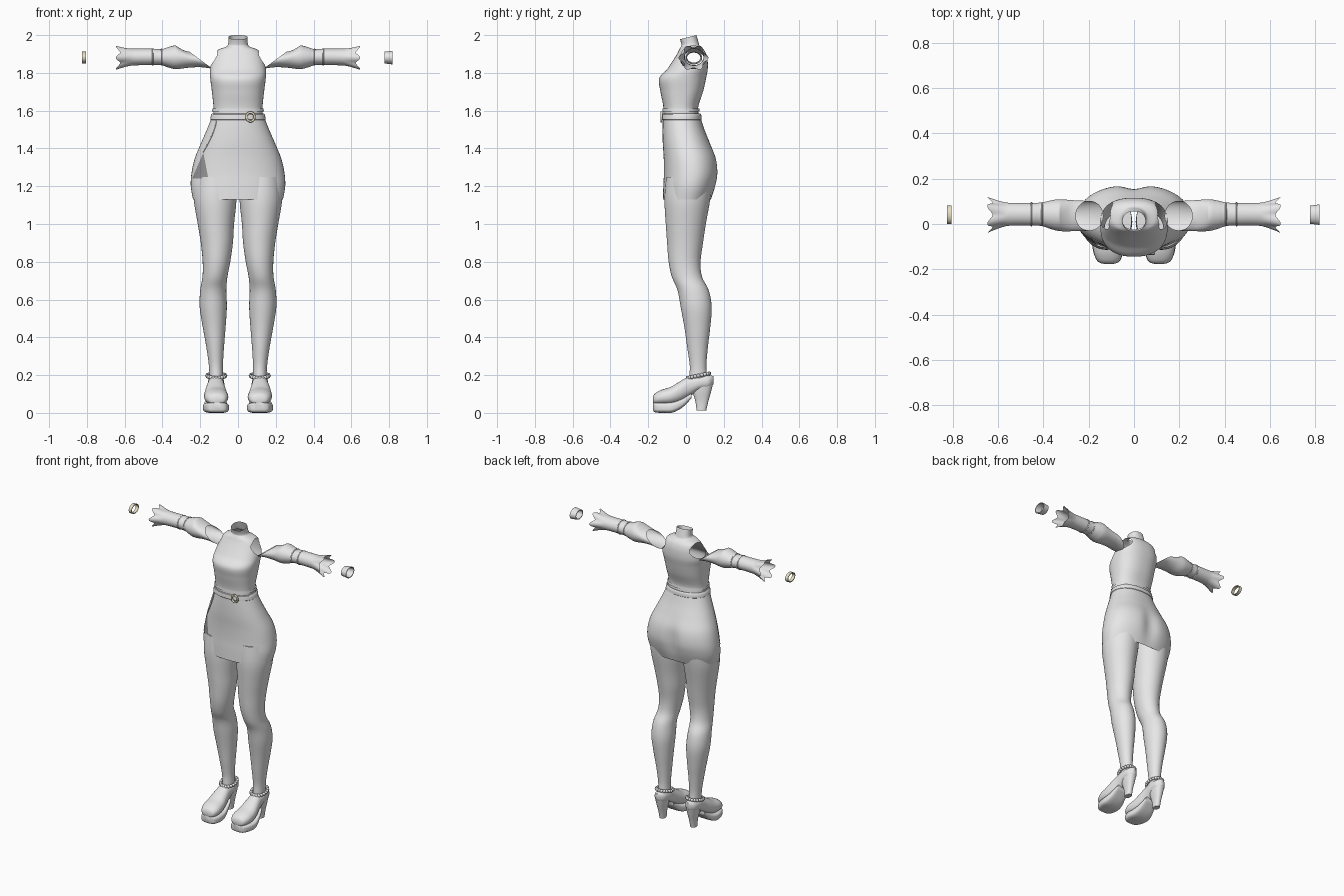
import bpy, bmesh, math
from mathutils import Vector
from mathutils.bvhtree import BVHTree

cube = bpy.data.objects.get("Cube")
if cube:
    bpy.data.objects.remove(cube)


def material(name, rgb):
    m = bpy.data.materials.new(name)
    m.use_nodes = True
    m.diffuse_color = (*rgb, 1)
    m.node_tree.nodes["Principled BSDF"].inputs["Base Color"].default_value = (*rgb, 1)
    return m


GREY = material("light grey", (0.8, 0.8, 0.8))
CREAM = material("pale cream", (0.8, 0.74, 0.55))
DARK = material("slit grey", (0.3, 0.3, 0.3))


def finish(name, bm, mat, angle=40):
    mesh = bpy.data.meshes.new(name)
    bm.to_mesh(mesh)
    bm.free()
    obj = bpy.data.objects.new(name, mesh)
    bpy.context.collection.objects.link(obj)
    mesh.materials.append(mat)
    bpy.ops.object.select_all(action="DESELECT")
    obj.select_set(True)
    bpy.context.view_layer.objects.active = obj
    bpy.ops.object.shade_smooth_by_angle(angle=math.radians(angle))
    return obj


def blend(rings, f):
    """Smooth interpolation through a list of ring tuples, f from 0 to 1."""
    n = len(rings) - 1
    i = min(int(f * n), n - 1)
    u = f * n - i
    p = [rings[max(0, min(n, i + k))] for k in (-1, 0, 1, 2)]
    return [b + u / 2 * (c - a + u * (2*a - 5*b + 4*c - d + u * (3*(b - c) + d - a)))
            for a, b, c, d in zip(*p)]


def tube(rings, axes="xyz", segs=48, steps=4, power=2.0, caps=False, warp=None, side=1):
    """Loft rings (position, centre, half width, low, high) into a tube.
    axes = names of the width, low-to-high and length directions."""
    bm = bmesh.new()
    rows = []
    count = (len(rings) - 1) * steps
    for j in range(count + 1):
        t, c, r, lo, hi = blend(rings, j / count)
        row = []
        for k in range(segs):
            a = math.tau * k / segs
            ca, sa = math.cos(a), math.sin(a)
            e = 2 / power
            w = c + r * math.copysign(abs(ca) ** e, ca)
            h = (lo + hi) / 2 + (hi - lo) / 2 * math.copysign(abs(sa) ** e, sa)
            v = Vector()
            for axis, value in zip(axes, (w, h, t)):
                setattr(v, axis, value)
            if warp:
                v = warp(v, a)
            v.x *= side
            row.append(bm.verts.new(v))
        rows.append(row)
    for lower, upper in zip(rows, rows[1:]):
        for k in range(segs):
            n = (k + 1) % segs
            bm.faces.new((lower[k], lower[n], upper[n], upper[k]))
    if caps:
        bm.faces.new(rows[0])
        bm.faces.new(rows[-1])
    bmesh.ops.recalc_face_normals(bm, faces=bm.faces)
    return bm


# Sleeveless top with a raised collar
def tilt_collar(v, a):
    if v.z > 1.935:
        v.z += (v.y - 0.055) * 0.25 * (v.z - 1.935) / 0.065
    return v


top_rings = [(1.56, 0, .132, -.12, .07), (1.62, 0, .13, -.12, .065), (1.70, 0, .138, -.135, .09),
             (1.77, 0, .147, -.142, .106), (1.82, 0, .148, -.10, .115), (1.87, 0, .136, -.066, .114),
             (1.905, 0, .122, -.045, .105), (1.925, 0, .10, -.035, .092), (1.938, 0, .065, -.028, .075),
             (1.955, 0, .052, -.024, .068), (2.0, 0, .05, -.032, .055)]
bm = tube(top_rings, segs=112, steps=8, power=2.35, warp=tilt_collar)
# open armholes, with their edges drawn onto a clean oval
HY, HZ, RY, RZ = .036, 1.875, .058, .047
oval = lambda p: math.hypot((p.y - HY) / RY, (p.z - HZ) / RZ)
bmesh.ops.delete(bm, geom=[f for f in bm.faces if abs(f.calc_center_median().x) > .06
                           and oval(f.calc_center_median()) < 1], context="FACES")
for v in bm.verts:
    if v.is_boundary and 1.6 < v.co.z < 1.94 and abs(v.co.x) > .05:
        d = oval(v.co)
        v.co.y = HY + (v.co.y - HY) / d
        v.co.z = HZ + (v.co.z - HZ) / d
finish("sleeveless_top", bm, GREY)
finish("top_hem", tube([(1.595, 0, .137, -.125, .072), (1.612, 0, .135, -.124, .07)],
                       segs=64, power=2.35), GREY)


# Pencil skirt, rounded at the back
def seat(v, a):
    if v.y > 0:
        v.y -= .02 * math.exp(-(v.x / .05) ** 2 - ((v.z - 1.27) / .11) ** 2)
    return v


skirt_rings = [(1.13, 0, .238, -.122, .135), (1.2, 0, .25, -.12, .16), (1.27, 0, .246, -.117, .173),
               (1.35, 0, .228, -.118, .163), (1.43, 0, .195, -.123, .128), (1.5, 0, .165, -.124, .098),
               (1.575, 0, .135, -.122, .073)]
bm = tube(skirt_rings, segs=80, steps=6, power=2.2, warp=seat)
surface = BVHTree.FromBMesh(bm)
finish("skirt", bm, GREY)


def on_skirt(x, z, gap):
    hit = surface.ray_cast(Vector((x, -1, z)), Vector((0, 1, 0)))[0]
    return hit + Vector((0, -gap, 0))


# Side slit plate and the wrap fold above it
bm = bmesh.new()
rows = []
for j in range(9):
    f = j / 8
    left, right = -.243 + .058 * f, -.157 - .026 * f
    rows.append([bm.verts.new(on_skirt(left + (right - left) * k / 8, 1.24 + .135 * f, .004))
                 for k in range(9)])
for a, b in zip(rows, rows[1:]):
    for k in range(8):
        bm.faces.new((a[k], a[k + 1], b[k + 1], b[k]))
finish("skirt_slit", bm, DARK)


def cord(name, points, radius, mat, closed=False):
    curve = bpy.data.curves.new(name, "CURVE")
    curve.dimensions = "3D"
    curve.bevel_depth = radius
    curve.bevel_resolution = 2
    line = curve.splines.new("POLY")
    line.points.add(len(points) - 1)
    for p, q in zip(line.points, points):
        p.co = (*q, 1)
    line.use_cyclic_u = closed
    line.use_smooth = True
    obj = bpy.data.objects.new(name, curve)
    bpy.context.collection.objects.link(obj)
    curve.materials.append(mat)


cord("wrap_fold", [on_skirt(-.115 - .07 * f ** 1.5, 1.55 - .17 * f, 0)
                   for f in [i / 12 for i in range(13)]], .003, GREY)

# Belt and round buckle
finish("belt", tube([(1.551, 0, .14, -.125, .076), (1.553, 0, .147, -.131, .083),
                     (1.581, 0, .141, -.129, .08), (1.583, 0, .134, -.123, .074)],
                    segs=64, steps=2, power=2.25), GREY)
cord("buckle", [(.066 + .021 * math.cos(a), -.13, 1.567 + .024 * math.sin(a))
                for a in [math.tau * i / 24 for i in range(24)]], .006, CREAM, True)

leg_rings = [(1.25, .12, .11, -.105, .14), (1.13, .121, .113, -.114, .128), (1.0, .117, .096, -.107, .105),
             (.9, .112, .085, -.1, .09), (.8, .114, .073, -.092, .077), (.72, .122, .066, -.075, .085),
             (.65, .131, .069, -.045, .12), (.56, .131, .072, -.028, .136), (.45, .126, .06, -.008, .128),
             (.35, .121, .047, .006, .116), (.25, .117, .037, .02, .108), (.18, .115, .036, .018, .113),
             (.12, .115, .03, .03, .11)]
sleeve_rings = [(.20, .036, .066, 1.822, 1.912), (.235, .036, .067, 1.83, 1.918), (.28, .037, .069, 1.828, 1.934),
                (.33, .039, .07, 1.82, 1.945), (.37, .041, .062, 1.829, 1.936), (.405, .043, .052, 1.84, 1.926),
                (.45, .043, .05, 1.841, 1.928), (.54, .043, .05, 1.84, 1.928), (.58, .042, .055, 1.835, 1.93),
                (.635, .04, .07, 1.818, 1.942)]
shoe_rings = [(-.176, .112, .02, .056, .08), (-.166, .112, .046, .045, .102), (-.13, .114, .062, .042, .122),
              (-.08, .117, .062, .043, .138), (-.03, .118, .054, .058, .168), (.02, .117, .044, .088, .195),
              (.07, .116, .043, .118, .2), (.12, .116, .036, .128, .2), (.145, .116, .012, .15, .195)]
sole_rings = [(-.175, .112, .025, .015, .055), (-.163, .112, .05, .003, .056), (-.12, .114, .066, 0, .056),
              (-.07, .118, .067, .002, .058), (-.02, .118, .056, .028, .075), (.03, .117, .043, .078, .105)]
heel_rings = [(.15, .116, .036, .035, .142), (.11, .116, .031, .035, .132), (.06, .116, .022, .05, .118),
              (.012, .116, .019, .056, .107)]


# Slanted off-shoulder opening and fluted cuff of the sleeve
def shape_sleeve(v, a):
    v.x += (v.z - 1.87) * 1.35 * max(0, (.33 - v.x) / .13)
    flare = max(0, (v.x - .56) / .075)
    wave = .13 * flare * math.cos(6 * a)
    v.y += (v.y - .041) * wave
    v.z += (v.z - 1.88) * wave
    v.x += .012 * flare * math.cos(6 * a)
    return v


for name, side in (("left", 1), ("right", -1)):
    finish(name + "_leg", tube(leg_rings, side=side, caps=True), GREY, 60)
    finish(name + "_sleeve", tube(sleeve_rings, "yzx", 72, 5, warp=shape_sleeve, side=side), GREY, 60)
    for x in (.405, .452):
        finish(name + "_sleeve_seam", tube([(x - .004, .043, .05, 1.841, 1.926), (x, .043, .054, 1.838, 1.93),
               (x + .004, .043, .05, 1.841, 1.926)], "yzx", side=side), GREY)
    finish(name + "_shoe", tube(shoe_rings, "xzy", power=2.2, caps=True, side=side), GREY, 60)
    finish(name + "_platform_sole", tube(sole_rings, "xzy", power=3.5, caps=True, side=side), GREY, 50)
    finish(name + "_heel", tube(heel_rings, power=2.3, caps=True, side=side), GREY, 50)

    # Beaded anklet
    bm = bmesh.new()
    for i in range(20):
        a = math.tau * i / 20
        bead = bmesh.ops.create_uvsphere(bm, u_segments=12, v_segments=8, radius=.0105)
        bmesh.ops.translate(bm, verts=bead["verts"], vec=(
            side * (.115 + .048 * math.cos(a)), .066 + .057 * math.sin(a), .197 + .012 * math.sin(a)))
    finish(name + "_anklet", bm, GREY, 60)


# Bracelets: closed bands with inner and outer walls
def bracelet(name, x0, x1, grow, mat, side):
    outer = [(x0, .041, .04, 1.85, 1.912), (x1, .041, .04 + grow, 1.85 - grow, 1.912 + grow)]
    inner = [(x, c, r - .005, lo + .005, hi - .005) for x, c, r, lo, hi in reversed(outer)]
    finish(name, tube(outer + inner + outer[:1], "yzx", steps=1, side=side), mat)


bracelet("left_bracelet", .775, .817, .005, GREY, 1)
bracelet("right_bracelet", .804, .825, 0, CREAM, -1)
